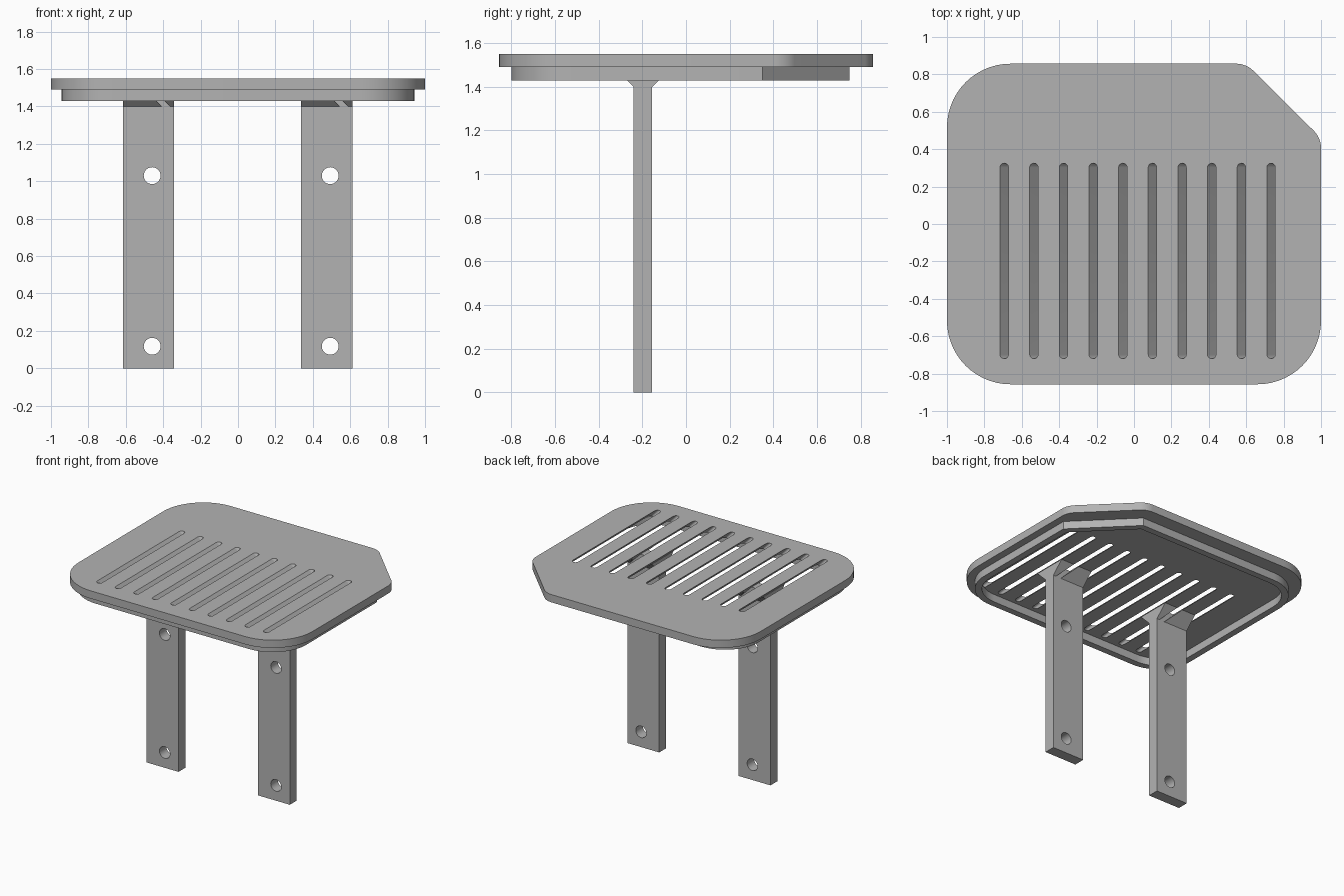
import bpy, bmesh, math
from mathutils import Vector

if "Cube" in bpy.data.objects:
    bpy.data.objects.remove(bpy.data.objects["Cube"])

grey = bpy.data.materials.new("plain_grey")
grey.diffuse_color = (0.45, 0.45, 0.45, 1)
grey.use_nodes = True
grey.node_tree.nodes["Principled BSDF"].inputs["Base Color"].default_value = grey.diffuse_color

TOP, UNDER, LIP = 1.55, 1.49, 1.43      # tray levels
SLOT_X = [-0.694 + 0.1585 * i for i in range(10)]


def make(name, bm):
    bmesh.ops.recalc_face_normals(bm, faces=bm.faces)
    me = bpy.data.meshes.new(name)
    bm.to_mesh(me)
    bm.free()
    me.materials.append(grey)
    ob = bpy.data.objects.new(name, me)
    bpy.context.collection.objects.link(ob)
    return ob


def activate(ob):
    bpy.ops.object.select_all(action='DESELECT')
    ob.select_set(True)
    bpy.context.view_layer.objects.active = ob


def smooth(ob):
    activate(ob)
    bpy.ops.object.shade_smooth_by_angle(angle=math.radians(30))


def cut(ob, cutter):
    activate(ob)
    mod = ob.modifiers.new("cut", 'BOOLEAN')
    mod.operation, mod.solver, mod.object = 'DIFFERENCE', 'EXACT', cutter
    bpy.ops.object.modifier_apply(modifier=mod.name)
    bpy.data.objects.remove(cutter)


def loft(bm, a, b):
    """Solid between two matching loops of 3D points."""
    va, vb = [bm.verts.new(p) for p in a], [bm.verts.new(p) for p in b]
    bm.faces.new(va)
    bm.faces.new(vb[::-1])
    for i in range(len(va)):
        j = (i + 1) % len(va)
        bm.faces.new((va[i], va[j], vb[j], vb[i]))


def rounded(corners, seg=14):
    """Closed outline from (x, y, radius) corners, counter-clockwise."""
    out = []
    for i, (x, y, r) in enumerate(corners):
        p = Vector((x, y))
        u = (Vector(corners[i - 1][:2]) - p).normalized()
        v = (Vector(corners[(i + 1) % len(corners)][:2]) - p).normalized()
        if r == 0:
            out.append(p)
            continue
        half = u.angle(v) / 2
        c = p + (u + v).normalized() * (r / math.sin(half))
        start = p + u * (r / math.tan(half)) - c
        sweep = math.pi - 2 * half
        for k in range(seg + 1):
            t = sweep * k / seg
            out.append(c + Vector((start.x * math.cos(t) - start.y * math.sin(t),
                                   start.x * math.sin(t) + start.y * math.cos(t))))
    return out


def at(pts, z):
    return [(p.x, p.y, z) for p in pts]


def add_slot(bm, x, z_low):
    """Round-ended slot leaning 45 degrees towards +x as it goes down."""
    r, y0, y1 = 0.0225, -0.72, 0.325
    pts = [(r * math.cos(math.pi * k / 10), y1 - r + r * math.sin(math.pi * k / 10)) for k in range(11)]
    pts += [(-r * math.cos(math.pi * k / 10), y0 + r - r * math.sin(math.pi * k / 10)) for k in range(11)]
    low, high = [[(x + px + TOP - z, py, z) for px, py in pts] for z in (z_low, TOP + 0.02)]
    loft(bm, low, high)


# Tray plate with one clipped corner and leaning slots
plate_outline = rounded([(-1, -0.857, 0.34), (1, -0.857, 0.34), (1, 0.46, 0.13),
                         (0.60, 0.857, 0.13), (-1, 0.857, 0.34)])
bm = bmesh.new()
loft(bm, at(plate_outline, UNDER), at(plate_outline, TOP))
plate = make("tray_plate", bm)
bm = bmesh.new()
for x in SLOT_X:
    add_slot(bm, x, UNDER - 0.02)
cut(plate, make("slot_cutter", bm))
smooth(plate)


# Lip ring under the plate
def lip_outline(d):
    x, y0, y1, r = 0.943 - d, -0.80 + d, 0.75 - d, 0.285 - d
    s = 1.293 - d * math.sqrt(2)
    return rounded([(-x, y0, r), (x, y0, r), (x, s - x, 0), (s - y1, y1, 0), (-x, y1, r)])


bm = bmesh.new()
outer, inner = lip_outline(0), lip_outline(0.05)
rings = [[bm.verts.new(p) for p in at(o, z)]
         for o, z in ((outer, LIP), (outer, UNDER), (inner, UNDER), (inner, LIP))]
for a, b in zip(rings, rings[1:] + rings[:1]):
    for i in range(len(a)):
        j = (i + 1) % len(a)
        bm.faces.new((a[i], a[j], b[j], b[i]))
smooth(make("tray_lip", bm))

# Legs with screw holes, and flared braces notched by a slot
Y0, Y1, FLARE = -0.24, -0.155, 0.09
for side, x0, slot in (("left", -0.614, SLOT_X[1]), ("right", 0.338, SLOT_X[7])):
    x1 = x0 + 0.273
    bm = bmesh.new()
    rect = [(x0, Y0), (x1, Y0), (x1, Y1), (x0, Y1)]
    loft(bm, [(x, y, 0) for x, y in rect], [(x, y, UNDER) for x, y in rect])
    leg = make(side + "_leg", bm)
    bm = bmesh.new()
    ring = [(0.045 * math.cos(math.tau * k / 32), 0.045 * math.sin(math.tau * k / 32)) for k in range(32)]
    for z in (0.118, 1.03):
        loft(bm, *[[(x0 + 0.155 + a, y, z + b) for a, b in ring] for y in (Y0 - 0.05, Y1 + 0.05)])
    cut(leg, make("hole_cutter", bm))
    smooth(leg)

    for end, y, d in (("front", Y0, -FLARE), ("back", Y1, FLARE)):
        tri = [(y, UNDER - FLARE), (y + d, UNDER), (y, UNDER)]
        bm = bmesh.new()
        loft(bm, [(x0, a, b) for a, b in tri], [(x1, a, b) for a, b in tri])
        brace = make(f"{side}_{end}_brace", bm)
        bm = bmesh.new()
        add_slot(bm, slot, 1.37)
        cut(brace, make("notch_cutter", bm))
